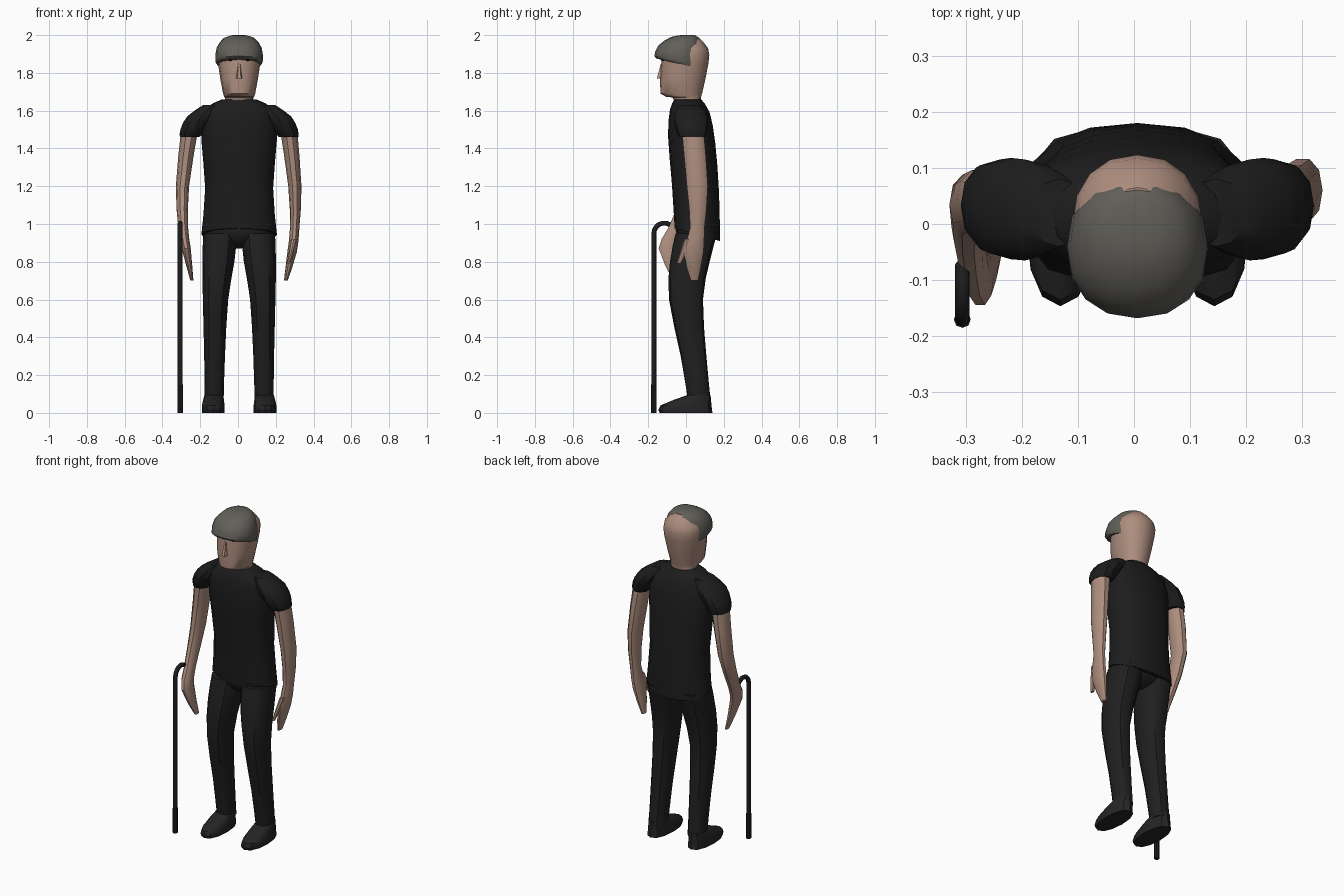
import bpy, bmesh
from math import sin, cos, pi, tau, radians, copysign
from mathutils import Matrix, Vector

cube = bpy.data.objects.get("Cube")
if cube:
    bpy.data.objects.remove(cube, do_unlink=True)

SHIFT = .006  # the body sits slightly towards its left
BOTH_SIDES = {"left": 1, "right": -1}


def material(name, red, green, blue):
    mat = bpy.data.materials.new(name)
    mat.use_nodes = True
    mat.diffuse_color = (red, green, blue, 1)
    shader = mat.node_tree.nodes["Principled BSDF"]
    shader.inputs["Base Color"].default_value = mat.diffuse_color
    return mat


skin = material("skin", .42, .27, .21)
cap_grey = material("cap grey", .12, .115, .1)
shirt_black = material("shirt black", .012, .012, .012)
trouser_black = material("trouser black", .014, .014, .014)
shoe_black = material("shoe black", .018, .018, .018)
cane_black = material("cane black", .012, .012, .012)
eye_black = material("eye black", .003, .003, .003)


def smooth(obj, angle=35):
    bpy.ops.object.select_all(action="DESELECT")
    obj.select_set(True)
    bpy.context.view_layer.objects.active = obj
    bpy.ops.object.shade_smooth_by_angle(angle=radians(angle))


def finish(name, bm, mat):
    bmesh.ops.recalc_face_normals(bm, faces=bm.faces)
    mesh = bpy.data.meshes.new(name)
    bm.to_mesh(mesh)
    bm.free()
    mesh.materials.append(mat)
    obj = bpy.data.objects.new(name, mesh)
    bpy.context.collection.objects.link(obj)
    smooth(obj)


def refine(keys):
    """Add one smoothly interpolated section halfway between each pair of keys."""
    keys = [Vector(key) for key in keys]
    padded = [keys[0], *keys, keys[-1]]
    sections = [keys[0]]
    for before, start, end, after in zip(padded, padded[1:], padded[2:], padded[3:]):
        middle = (start + end) / 2
        sections += [middle + (start + end - before - after) / 16, end]
    return sections


def loft(name, mat, keys, side=1, sides=12, tilt_start=0, tilt_end=0):
    """Skin slightly squared ovals given as (z, x, x radius, y, y radius)."""
    bm = bmesh.new()
    sections = refine(keys)
    loops = []
    for index, (z, x, width, y, depth) in enumerate(sections):
        along = index / (len(sections) - 1)
        tilt = tilt_start + (tilt_end - tilt_start) * along
        loop = []
        for step in range(sides):
            c, s = cos(tau * step / sides), sin(tau * step / sides)
            point_x = x + width * copysign(abs(c) ** .9, c)
            point_y = y + depth * copysign(abs(s) ** .9, s)
            loop.append(bm.verts.new((side * point_x + SHIFT, point_y, z + tilt * point_y)))
        loops.append(loop)
    for lower, upper in zip(loops, loops[1:]):
        for i in range(sides):
            bm.faces.new((lower[i - 1], lower[i], upper[i], upper[i - 1]))
    bm.faces.new(loops[0])
    bm.faces.new(loops[-1])
    finish(name, bm, mat)


def ellipsoid(name, mat, centre, radii):
    bm = bmesh.new()
    placement = Matrix.LocRotScale(Vector(centre), None, Vector(radii))
    bmesh.ops.create_uvsphere(bm, u_segments=16, v_segments=8, radius=1, matrix=placement)
    finish(name, bm, mat)


# Shirt, with the hem dipping at the back
loft("shirt", shirt_black, [
    (1.66, 0, .09, .01, .07),
    (1.6, 0, .19, .02, .105),
    (1.45, 0, .2, .03, .125),
    (1.2, 0, .18, .05, .125),
    (.96, 0, .2, .06, .12),
], sides=16, tilt_end=-.28)

# Trouser seat
ellipsoid("trouser_seat", trouser_black, (SHIFT, .055, .97), (.19, .11, .1))

# Paired sleeves, trouser legs, shoes and eyes
for label, side in BOTH_SIDES.items():
    loft(label + "_sleeve", shirt_black, [
        (1.63, .14, .05, .02, .06),
        (1.57, .2, .075, .025, .09),
        (1.5, .245, .066, .03, .085),
        (1.46, .262, .052, .035, .07),
    ], side)
    loft(label + "_trouser_leg", trouser_black, [
        (.95, .1, .09, .055, .11),
        (.8, .11, .085, .02, .105),
        (.6, .125, .067, 0, .09),
        (.3, .13, .055, .04, .068),
        (.07, .132, .05, .07, .06),
    ], side)
    loft(label + "_shoe", shoe_black, [
        (0, .137, .06, 0, .14),
        (.04, .137, .06, 0, .135),
        (.095, .134, .05, .07, .06),
    ], side)
    ellipsoid(label + "_eye", eye_black, (side * .046 + SHIFT, -.123, 1.874), [.012] * 3)

# Left arm hangs straight down
shoulder = (1.5, .262, .045, .035, .06)
loft("left_arm", skin, [
    shoulder,
    (1.2, .295, .035, .06, .058),
    (.98, .294, .025, .06, .04),
    (.85, .28, .025, .04, .055),
    (.7, .247, .01, .045, .02),
], sides=10)
loft("left_thumb", skin, [
    (.92, .29, .016, .015, .025),
    (.79, .262, .008, -.038, .012),
], sides=8)

# Right arm reaches forward to the cane
loft("right_arm", skin, [
    shoulder,
    (1.2, .3, .035, .035, .055),
    (.98, .296, .026, -.05, .045),
    (.87, .28, .024, -.095, .052),
    (.7, .25, .008, -.05, .018),
], side=-1, sides=10)

# Head with neck, and a wedge nose
loft("head", skin, [
    (1.62, 0, .07, .01, .065),
    (1.67, 0, .076, .004, .075),
    (1.69, 0, .085, -.025, .11),
    (1.85, 0, .112, -.006, .125),
    (1.93, 0, .108, 0, .117),
    (1.99, 0, .04, .02, .045),
], sides=16)
loft("nose", skin, [
    (1.85, 0, .008, -.12, .015),
    (1.77, 0, .018, -.13, .028),
], sides=6)

# Cap, its sloping rim leaving the back of the head bare
loft("cap", cap_grey, [
    (1.84, 0, .12, -.035, .11),
    (1.86, 0, .126, -.043, .125),
    (1.93, 0, .119, -.03, .115),
    (1.985, 0, .08, -.005, .075),
    (2, 0, .03, .01, .035),
], sides=16, tilt_start=-.23)

# Cane: a round stick with a hooked handle and a thicker tip
CANE_X, CANE_Y, HOOK = -.306, -.17, .055
stick = bpy.data.curves.new("cane", "CURVE")
stick.dimensions = "3D"
stick.bevel_depth = .013
stick.bevel_resolution = 2
stick.use_fill_caps = True
bends = [pi * step / 9 for step in range(8)]
path = [(CANE_X, CANE_Y, 0)]
path += [(CANE_X, CANE_Y + HOOK * (1 - cos(a)), .95 + HOOK * sin(a)) for a in bends]
spline = stick.splines.new("POLY")
spline.points.add(len(path) - 1)
for point, place in zip(spline.points, path):
    point.co = (*place, 1)
stick.materials.append(cane_black)
cane = bpy.data.objects.new("cane", stick)
bpy.context.collection.objects.link(cane)
bpy.ops.object.select_all(action="DESELECT")
cane.select_set(True)
bpy.context.view_layer.objects.active = cane
bpy.ops.object.convert(target="MESH")
smooth(cane, 50)
tip_x = CANE_X - SHIFT
loft("cane_tip", cane_black, [
    (0, tip_x, .015, CANE_Y, .015),
    (.15, tip_x, .015, CANE_Y, .015),
], sides=8)
